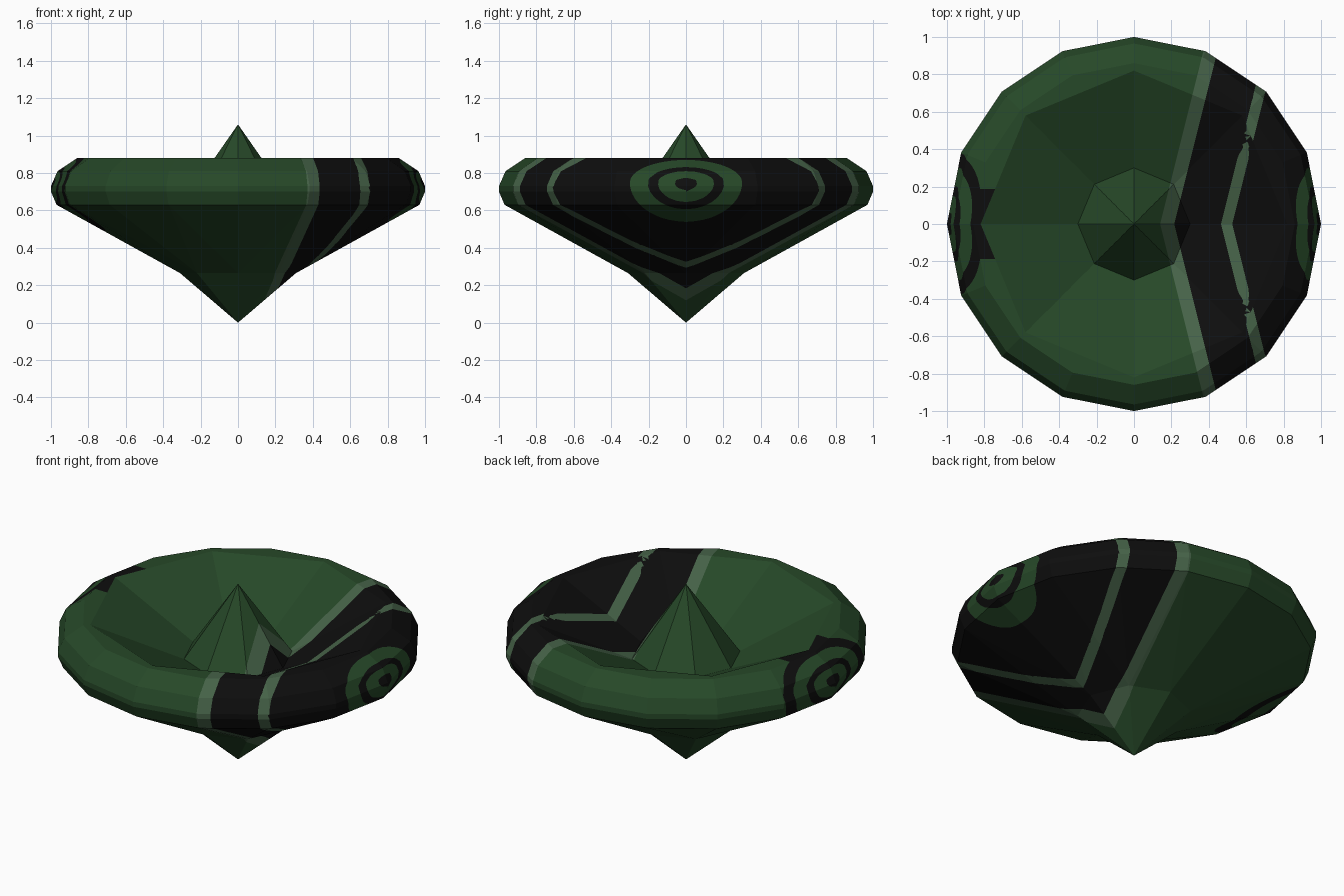
import bpy, bmesh, math

if "Cube" in bpy.data.objects:
    bpy.data.objects.remove(bpy.data.objects["Cube"])


def material(name, color):
    m = bpy.data.materials.new(name)
    m.diffuse_color = (*color, 1)
    m.use_nodes = True
    m.node_tree.nodes["Principled BSDF"].inputs["Base Color"].default_value = m.diffuse_color
    return m


GREEN, LIGHT, BLACK = 0, 1, 2
MATS = [material("deep green", (0.0194, 0.065, 0.0212)),
        material("pale green", (0.060, 0.122, 0.064)),
        material("black", (0.0042, 0.0042, 0.0042))]


# Pattern fields: two V-shaped bands across x, and an eye on each x end
def band_one(p):
    return p.x - 0.25 * abs(p.y)


def band_two(p, top):
    t = 1 if top else min(1, max(0, (p.z - 0.55) / 0.2))
    y = abs(p.y)
    centre = (0.495 + 0.25 * y) * t + (0.39 + 0.41 * y) * (1 - t)
    half = 0.03
    if top:
        half *= min(1, abs(y - 0.45) / 0.1 + 0.1)
    return abs(p.x - centre) - half


def eye(p):
    dz = p.z - 0.75
    return math.hypot(p.y / 0.3, dz / (0.12 if dz > 0 else 0.21))


def colour(p, top):
    d = 9 if top else eye(p)
    if d < 1.25 and abs(p.x) > 0.7:
        if 0.68 < d < 1 or 0.2 < d < 0.5:
            return GREEN
        return BLACK
    u = band_one(p)
    if u < 0.14:
        return GREEN
    if u < 0.215 or band_two(p, top) < 0:
        return LIGHT
    return BLACK


# Split every edge where the field crosses a level and join the cuts
def cut(bm, field, level):
    new = []
    for e in list(bm.edges):
        a, b = e.verts
        fa, fb = field(a.co) - level, field(b.co) - level
        if fa * fb < 0:
            t = fa / (fa - fb)
            if 0.02 < t < 0.98:
                new.append(bmesh.utils.edge_split(e, a, t)[1])
    if new:
        bmesh.ops.connect_verts(bm, verts=new)
    bmesh.ops.triangulate(bm, faces=bm.faces[:])


# Lathe a profile of (radius, height, is_octagon) with 16 columns
def lathe(name, profile, top):
    bm = bmesh.new()
    rings = []
    for r, z, octagon in profile:
        ring = []
        for i in range(16):
            a = i * math.pi / 8
            k = r * (math.cos(math.pi / 8) if octagon and i % 2 else 1)
            ring.append(bm.verts.new((k * math.cos(a), k * math.sin(a), z)))
        rings.append(ring)
    for a, b in zip(rings, rings[1:]):
        for i in range(16):
            j = (i + 1) % 16
            bm.faces.new((a[i], a[j], b[j], b[i]))
    bmesh.ops.remove_doubles(bm, verts=bm.verts[:], dist=1e-5)
    bmesh.ops.triangulate(bm, faces=bm.faces[:])
    # refine without changing the flat facets
    for _ in range(6):
        long = [e for e in bm.edges if e.calc_length() > 0.06]
        if not long:
            break
        bmesh.ops.subdivide_edges(bm, edges=long, cuts=1)
        bmesh.ops.triangulate(bm, faces=bm.faces[:])
    # cut the painted outlines
    for level in (0.14, 0.215):
        cut(bm, band_one, level)
    cut(bm, lambda p: band_two(p, top), 0)
    if not top:
        for level in (0.2, 0.5, 0.68, 1, 1.25):
            cut(bm, eye, level)
    for f in bm.faces:
        f.material_index = colour(f.calc_center_median(), top)
        f.smooth = False
    me = bpy.data.meshes.new(name)
    bm.to_mesh(me)
    bm.free()
    for m in MATS:
        me.materials.append(m)
    ob = bpy.data.objects.new(name, me)
    bpy.context.collection.objects.link(ob)


# Outer shell from the bottom point to the flat lip
lathe("outer_shell", [(0, 0, False), (0.31, 0.265, True), (0.97, 0.63, False),
                      (1.0, 0.70, False), (1.0, 0.73, False),
                      (0.965, 0.81, False), (0.86, 0.88, False),
                      (0.82, 0.88, True)], False)
# Sunken octagonal dish
lathe("dish", [(0.82, 0.88, True), (0.30, 0.63, True)], True)
# Central spike
lathe("spike", [(0.30, 0.63, True), (0, 1.06, False)], True)
